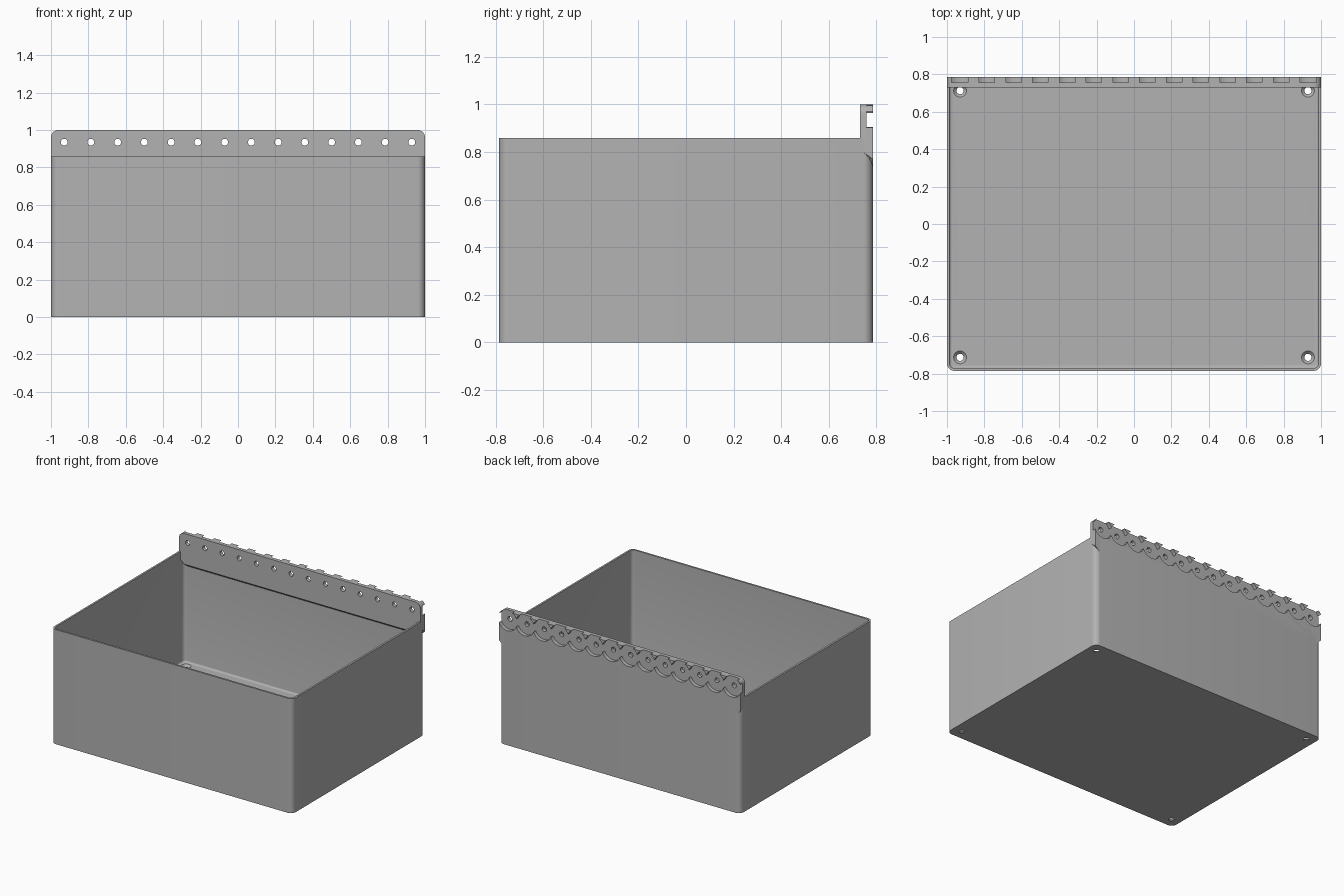
import bpy, bmesh, math
from mathutils import Matrix, Vector

cube = bpy.data.objects.get("Cube")
if cube:
    bpy.data.objects.remove(cube, do_unlink=True)

W, D, H = 1.0, 0.785, 0.858      # half width, half depth, wall height
WALL, FLOOR = 0.014, 0.02
PLATE, TOP = 0.73, 1.0           # strip front face and top edge
RECESS_Y = 0.757
PITCH, HOLE_Z, COUNT = 0.143, 0.935, 14

grey = bpy.data.materials.new("mid grey")
grey.use_nodes = True
COLOUR = (0.45, 0.45, 0.45, 1)
grey.diffuse_color = COLOUR
grey.node_tree.nodes["Principled BSDF"].inputs["Base Color"].default_value = COLOUR


def make_object(name, bm):
    bmesh.ops.recalc_face_normals(bm, faces=bm.faces[:])
    mesh = bpy.data.meshes.new(name)
    bm.to_mesh(mesh)
    bm.free()
    mesh.materials.append(grey)
    obj = bpy.data.objects.new(name, mesh)
    bpy.context.collection.objects.link(obj)
    return obj


def rounded_rect(inset, radius, z, steps=8):
    """Corner-rounded loop of points at height z."""
    points = []
    for i, (sx, sy) in enumerate([(1, 1), (-1, 1), (-1, -1), (1, -1)]):
        for k in range(steps + 1):
            a = math.pi / 2 * (i + k / steps)
            points.append(Vector((sx * (W - inset - radius) + radius * math.cos(a),
                                  sy * (D - inset - radius) + radius * math.sin(a), z)))
    return points


def loft(name, loops):
    bm = bmesh.new()
    rings = [[bm.verts.new(p) for p in loop] for loop in loops]
    for a, b in zip(rings, rings[1:]):
        for i in range(len(a)):
            j = (i + 1) % len(a)
            bm.faces.new((a[i], a[j], b[j], b[i]))
    bm.faces.new(rings[0][::-1])
    bm.faces.new(rings[-1])
    return make_object(name, bm)


def cutter(r1, r2, depth, centre, along_y=False):
    bm = bmesh.new()
    turn = Matrix.Rotation(-math.pi / 2, 4, 'X') if along_y else Matrix()
    bmesh.ops.create_cone(bm, cap_ends=True, segments=40, radius1=r1, radius2=r2,
                          depth=depth, matrix=Matrix.Translation(centre) @ turn)
    obj = make_object("cutter", bm)
    obj.hide_render = True
    return obj


def cut(obj, cutters):
    """Subtract every cutter, bake the result and drop the cutters."""
    for c in cutters:
        mod = obj.modifiers.new("cut", 'BOOLEAN')
        mod.operation, mod.solver, mod.object = 'DIFFERENCE', 'EXACT', c
    bpy.context.view_layer.update()
    graph = bpy.context.evaluated_depsgraph_get()
    baked = bpy.data.meshes.new_from_object(obj.evaluated_get(graph))
    obj.modifiers.clear()
    obj.data = baked
    for c in cutters:
        bpy.data.objects.remove(c, do_unlink=True)


# Open box: outer wall up, over the rim, down inside, filleted onto the floor
loops = [rounded_rect(0, 0.04, 0), rounded_rect(0, 0.04, H), rounded_rect(WALL, 0.026, H)]
for k in range(5):
    a = math.pi / 2 * k / 4
    r = 0.012
    loops.append(rounded_rect(WALL + r * (1 - math.cos(a)), 0.026 - r * (1 - math.cos(a)),
                              FLOOR + r * (1 - math.sin(a))))
box = loft("box", loops)

# Countersunk screw holes in the floor corners
screw_cutters = []
for x in (-0.93, 0.93):
    for y in (-0.713, 0.713):
        screw_cutters.append(cutter(0.019, 0.019, 0.1, (x, y, 0.01)))
        screw_cutters.append(cutter(0.019, 0.037, 0.018, (x, y, 0.0135)))
cut(box, screw_cutters)

# Mounting strip: rounded top corners, chamfered lower ends, sloping underside
R = 0.04
half = [(W - R, 0.73), (W, 0.77)]
for k in range(9):
    a = math.pi / 2 * k / 8
    half.append((W - R + R * math.cos(a), TOP - R + R * math.sin(a)))
outline = half + [(-x, z) for x, z in reversed(half)]
front = [Vector((x, PLATE, z + (0.04 if z < 0.8 else 0))) for x, z in outline]
back = [Vector((x, D, z)) for x, z in outline]
strip = loft("mounting_strip", [front, back])

# Row of peg holes, each with a round overlapping recess behind
strip_cutters = []
for i in range(COUNT):
    x = (i - (COUNT - 1) / 2) * PITCH
    strip_cutters.append(cutter(0.0775, 0.0775, 0.1, (x, RECESS_Y + 0.05, HOLE_Z), True))
    strip_cutters.append(cutter(0.018, 0.018, 0.2, (x, PLATE, HOLE_Z), True))
cut(strip, strip_cutters)

# Smooth rounded areas, keep edges crisp
bpy.ops.object.select_all(action='DESELECT')
for obj in (box, strip):
    obj.select_set(True)
bpy.context.view_layer.objects.active = box
bpy.ops.object.shade_smooth_by_angle(angle=math.radians(30))
